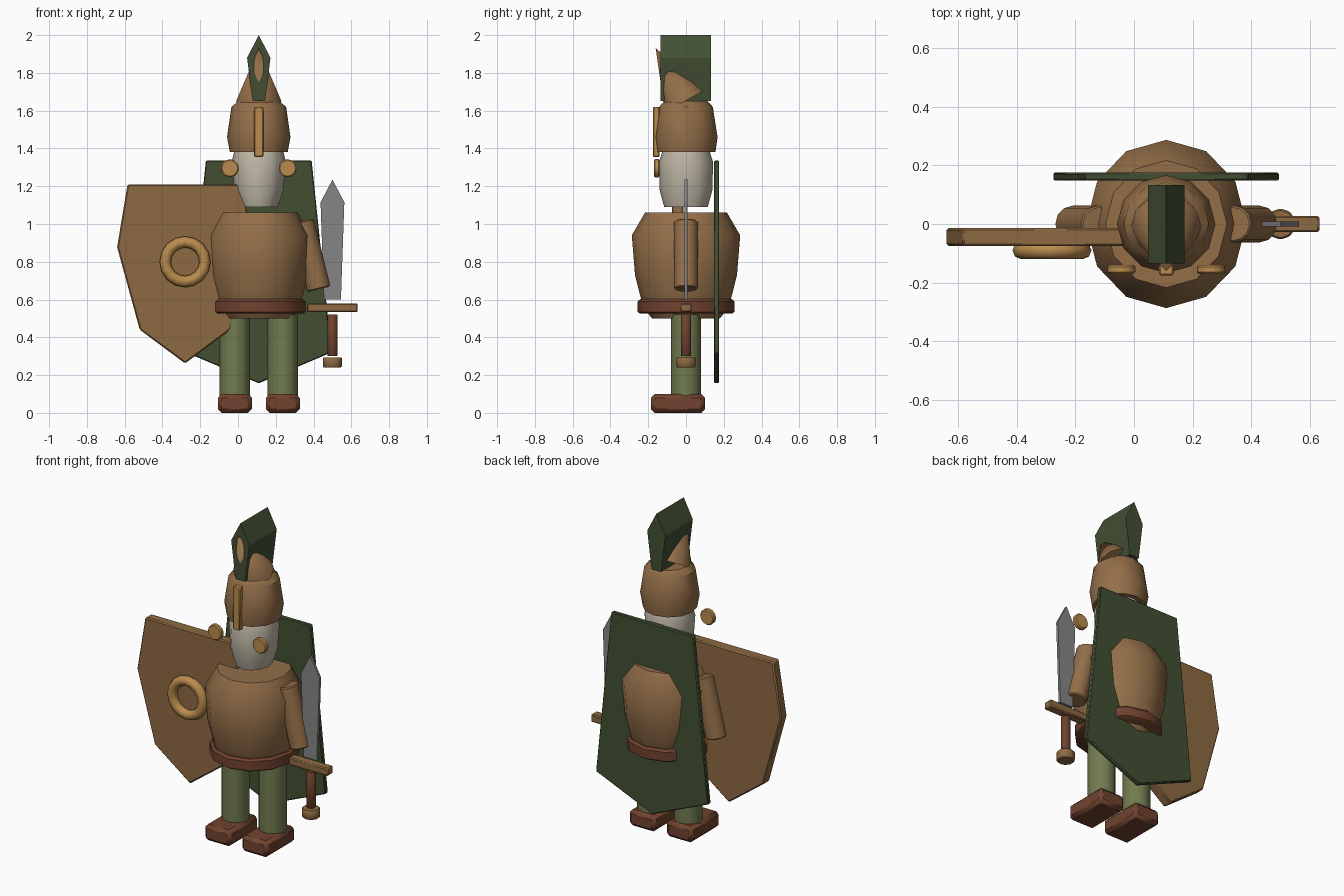
import bpy, bmesh, math
from mathutils import Vector

if "Cube" in bpy.data.objects:
    bpy.data.objects.remove(bpy.data.objects["Cube"])

CX = 0.11  # the figure's own centre line


def mat(name, r, g, b):
    m = bpy.data.materials.new(name)
    m.diffuse_color = [(c / 255) ** 2.2 for c in (r, g, b)] + [1]
    m.use_nodes = True
    m.node_tree.nodes["Principled BSDF"].inputs["Base Color"].default_value = m.diffuse_color
    return m


BROWN = mat("leather", 146, 110, 74)
WOOD = mat("wood", 140, 105, 68)
GOLD = mat("brass", 184, 138, 78)
RUST = mat("dark_leather", 112, 68, 50)
GREEN = mat("cloth", 112, 122, 80)
DARK = mat("dark_cloth", 68, 80, 54)
SKIN = mat("bone", 190, 182, 165)
STEEL = mat("steel", 132, 132, 132)


def finish(name, bm, material, loc=(0, 0, 0), rot=(0, 0, 0), bevel=0, angle=40):
    bmesh.ops.recalc_face_normals(bm, faces=bm.faces)
    me = bpy.data.meshes.new(name)
    bm.to_mesh(me)
    bm.free()
    ob = bpy.data.objects.new(name, me)
    bpy.context.collection.objects.link(ob)
    ob.location, ob.rotation_euler = loc, rot
    me.materials.append(material)
    if bevel:
        b = ob.modifiers.new("bevel", "BEVEL")
        b.width, b.segments = bevel, 1
        b.limit_method, b.angle_limit = "ANGLE", math.radians(35)
    bpy.ops.object.select_all(action="DESELECT")
    bpy.context.view_layer.objects.active = ob
    ob.select_set(True)
    bpy.ops.object.shade_smooth_by_angle(angle=math.radians(angle))
    return ob


def lathe(name, profile, n, material, **kw):
    """Stack of n-sided rings given as (rx, ry, z), capped at both ends."""
    bm = bmesh.new()
    rings = []
    for rx, ry, z in profile:
        rings.append([bm.verts.new((rx * math.sin(2 * math.pi * i / n),
                                    ry * math.cos(2 * math.pi * i / n), z)) for i in range(n)])
    for a, b in zip(rings, rings[1:]):
        for i in range(n):
            j = (i + 1) % n
            bm.faces.new((a[i], a[j], b[j], b[i]))
    bm.faces.new(rings[0])
    bm.faces.new(rings[-1])
    return finish(name, bm, material, **kw)


def cylinder(name, r, h, n, material, **kw):
    return lathe(name, [(r, r, -h / 2), (r, r, h / 2)], n, material, **kw)


def box(name, lo, hi, material, bevel):
    lo, hi = Vector(lo), Vector(hi)
    bm = bmesh.new()
    bmesh.ops.create_cube(bm, size=1)
    bmesh.ops.scale(bm, vec=hi - lo, verts=bm.verts)
    return finish(name, bm, material, loc=(lo + hi) / 2, bevel=bevel, angle=30)


def plate(name, half, cx, y0, y1, material, bevel=0):
    """Mirrored front outline (half width, z) from top to bottom, extruded in y."""
    outline = half + [(-x, z) for x, z in reversed(half) if x > 0]
    bm = bmesh.new()
    f = bm.faces.new([bm.verts.new((cx + x, y0, z)) for x, z in outline])
    ext = bmesh.ops.extrude_face_region(bm, geom=[f])["geom"]
    bmesh.ops.translate(bm, vec=(0, y1 - y0, 0),
                        verts=[v for v in ext if isinstance(v, bmesh.types.BMVert)])
    return finish(name, bm, material, bevel=bevel, angle=20)


# Legs, boots, arms and cheek discs, one per side
for side, s in (("left", -1), ("right", 1)):
    x = CX + s * 0.127
    cylinder(side + "_leg", 0.08, 0.44, 12, GREEN, loc=(x, 0, 0.30))
    box(side + "_boot", (x - 0.09, -0.185, 0), (x + 0.09, 0.10, 0.10), RUST, 0.02)
    cylinder(side + "_arm", 0.063, 0.37, 12, BROWN,
             loc=(CX + s * 0.274, 0, 0.835), rot=(0, -s * 0.245, 0), bevel=0.006)
    cylinder(side + "_cheek_disc", 0.048, 0.03, 12, GOLD,
             loc=(CX + s * 0.153, -0.155, 1.295), rot=(math.pi / 2, 0, 0), bevel=0.006)

# Torso and belt
lathe("torso", [(.175, .18, .50), (.215, .225, .56), (.235, .245, .63), (.26, .27, .73),
                (.273, .287, .94), (.207, .217, 1.06)], 12, BROWN, loc=(CX, 0, 0))
lathe("belt", [(.235, .242, .525), (.248, .256, .535), (.248, .256, .59), (.235, .242, .602)],
      12, RUST, loc=(CX, 0, 0))

# Head and helmet
lathe("head", [(.10, .115, 1.09), (.13, .14, 1.18), (.143, .143, 1.33), (.13, .125, 1.385)],
      12, SKIN, loc=(CX, 0, 0))
lathe("helmet", [(.153, .156, 1.38), (.168, .167, 1.46), (.145, .142, 1.62), (.108, .115, 1.65)],
      12, BROWN, loc=(CX, 0, 0))
box("nose_guard", (CX - .024, -.175, 1.355), (CX + .024, -.14, 1.62), GOLD, 0.005)

# Tilted cone poking through the crest
bm = bmesh.new()
bmesh.ops.create_cone(bm, cap_ends=True, segments=12, radius1=0.12, radius2=0, depth=0.32)
bmesh.ops.translate(bm, vec=(0, 0, 0.16), verts=bm.verts)
finish("helmet_spike", bm, BROWN, loc=(CX, -0.007, 1.65), rot=(0.5, 0, 0))
plate("crest", [(0, 2.0), (.062, 1.88), (.033, 1.65)], CX, -.135, .133, DARK)

# Cape on the back
plate("cape", [(.28, 1.335), (.385, .32), (0, .157)], CX, .148, .176, DARK, 0.005)

# Shield with its ring boss
plate("shield", [(.305, 1.21), (.36, .877), (.24, .44), (0, .262)], -.28, -.075, -.014, WOOD, 0.007)
bm = bmesh.new()
N, M = 16, 8
ring = [[bm.verts.new(((.105 + .03 * math.cos(b)) * math.cos(a), .03 * math.sin(b),
                       (.105 + .03 * math.cos(b)) * math.sin(a)))
         for b in (2 * math.pi * k / M for k in range(M))]
        for a in (2 * math.pi * i / N for i in range(N))]
for i in range(N):
    for k in range(M):
        p, q = ring[i], ring[(i + 1) % N]
        bm.faces.new((p[k], q[k], q[(k + 1) % M], p[(k + 1) % M]))
finish("shield_ring", bm, GOLD, loc=(-.28, -.09, .80), angle=60)

# Sword
plate("blade", [(0, 1.235), (.063, 1.115), (.045, .60)], .50, -.008, .008, STEEL)
box("crossguard", (.365, -.028, .533), (.633, .028, .58), WOOD, 0.006)
cylinder("grip", 0.028, 0.22, 10, RUST, loc=(.50, 0, .41), bevel=0.004)
cylinder("pommel", 0.053, 0.055, 10, WOOD, loc=(.50, 0, .267), bevel=0.006)
